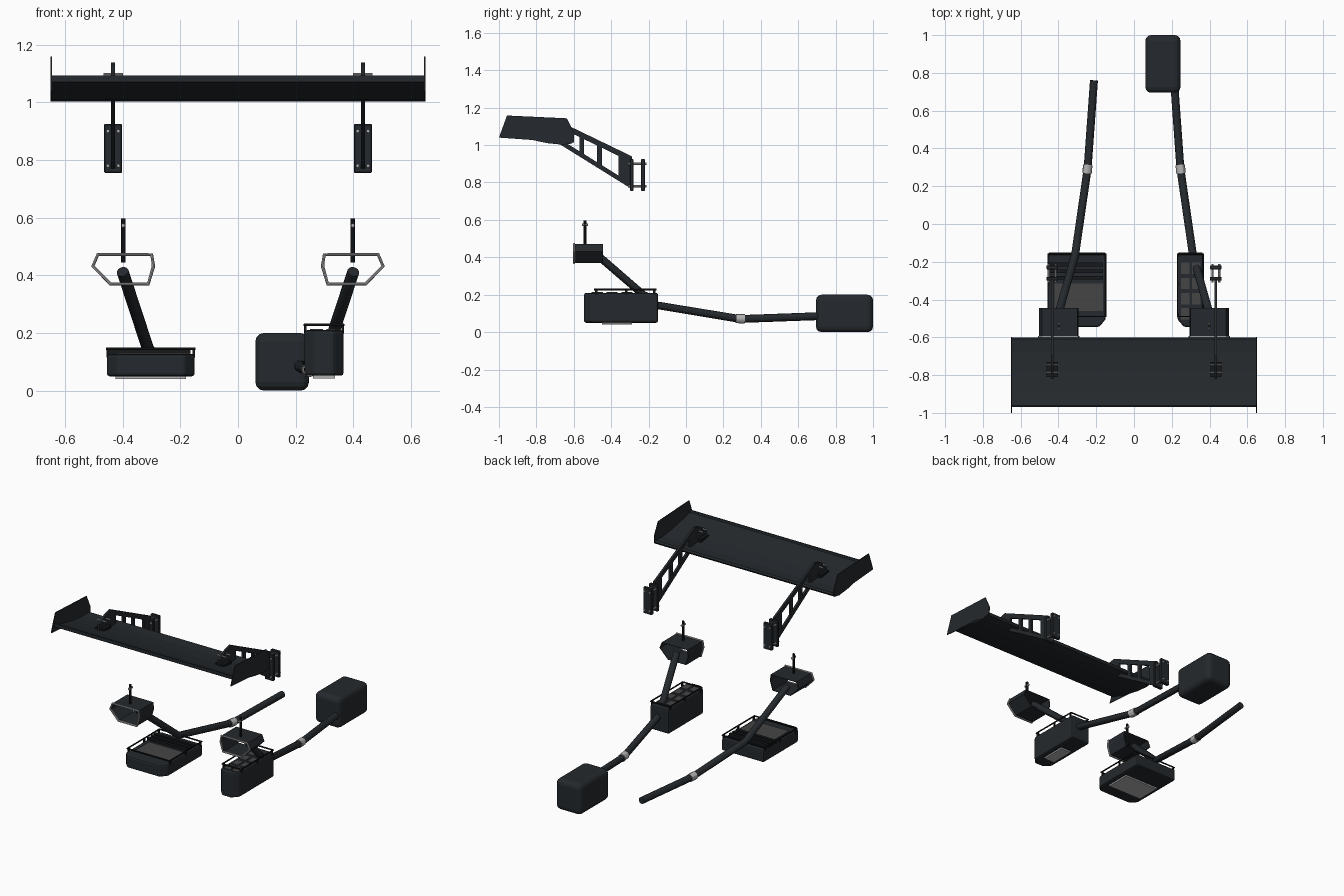
import bpy, bmesh
from mathutils import Vector

if "Cube" in bpy.data.objects:
    bpy.data.objects.remove(bpy.data.objects["Cube"])


def mat(name, c):
    m = bpy.data.materials.new(name)
    m.diffuse_color = (*c, 1)
    m.use_nodes = True
    m.node_tree.nodes["Principled BSDF"].inputs["Base Color"].default_value = m.diffuse_color
    return m


CARBON = mat("carbon", (0.018, 0.022, 0.026))
BLACK = mat("black", (0.008, 0.009, 0.01))
GREY = mat("dark_grey", (0.06, 0.06, 0.06))
STEEL = mat("steel", (0.45, 0.45, 0.45))


def prism(name, polys, axis, a, b, m=CARBON, bevel=0, seg=2):
    """Extrude one or more flat outlines along an axis from a to b."""
    bm = bmesh.new()

    def co(p, t):
        return {'X': (t, p[0], p[1]), 'Y': (p[0], t, p[1]), 'Z': (p[0], p[1], t)}[axis]
    for pts in polys:
        lo = [bm.verts.new(co(p, a)) for p in pts]
        hi = [bm.verts.new(co(p, b)) for p in pts]
        bm.faces.new(lo)
        bm.faces.new(hi[::-1])
        for i in range(len(pts)):
            j = (i + 1) % len(pts)
            bm.faces.new((lo[i], hi[i], hi[j], lo[j]))
    bmesh.ops.recalc_face_normals(bm, faces=bm.faces)
    if bevel:
        bmesh.ops.bevel(bm, geom=bm.edges[:], offset=bevel, segments=seg,
                        profile=0.5, affect='EDGES', clamp_overlap=True)
    me = bpy.data.meshes.new(name)
    bm.to_mesh(me)
    bm.free()
    ob = bpy.data.objects.new(name, me)
    me.materials.append(m)
    bpy.context.collection.objects.link(ob)
    return ob


def box(name, x, y, z, m=CARBON, bevel=0, seg=2):
    return prism(name, [[(x[0], y[0]), (x[1], y[0]), (x[1], y[1]), (x[0], y[1])]],
                 'Z', z[0], z[1], m, bevel, seg)


def pipe(name, pts, r, m=CARBON, closed=False, res=4):
    """Round tube following a polyline."""
    cu = bpy.data.curves.new(name, 'CURVE')
    cu.dimensions = '3D'
    cu.bevel_depth = r
    cu.bevel_resolution = res
    cu.use_fill_caps = True
    sp = cu.splines.new('POLY')
    sp.points.add(len(pts) - 1)
    for p, c in zip(sp.points, pts):
        p.co = (*c, 1)
    sp.use_cyclic_u = closed
    ob = bpy.data.objects.new(name, cu)
    bpy.context.collection.objects.link(ob)
    cu.materials.append(m)
    bpy.ops.object.select_all(action='DESELECT')
    ob.select_set(True)
    bpy.context.view_layer.objects.active = ob
    bpy.ops.object.convert(target='MESH')
    bpy.ops.object.shade_smooth_by_angle()
    return bpy.context.view_layer.objects.active


# rear wing blade with a small upright lip on its trailing edge
prism("wing_blade", [[(-0.97, 1.07), (-0.97, 1.093), (-0.963, 1.093), (-0.96, 1.08),
                      (-0.88, 1.06), (-0.78, 1.04), (-0.68, 1.028), (-0.61, 1.03),
                      (-0.60, 1.022), (-0.61, 1.008), (-0.66, 1.002), (-0.74, 1.01),
                      (-0.86, 1.035)]], 'X', -0.647, 0.647)


def top(y):
    return 1.085 - 0.483 * (y + 0.59)


def bot(y):
    return 1.02 - 0.622 * (y + 0.70)


def band(f, y0, y1, d):
    return [(y0, f(y0)), (y1, f(y1)), (y1, f(y1) + d), (y0, f(y0) + d)]


def post(y0, y1):
    return [(y0, bot(y0)), (y1, bot(y1)), (y1, top(y1)), (y0, top(y0))]


for s, side in ((-1, "left"), (1, "right")):
    # end plate
    prism("wing_endplate_" + side, [[(-1.0, 1.04), (-0.957, 1.158), (-0.636, 1.143),
                                     (-0.597, 1.06), (-0.60, 1.015), (-0.65, 1.003),
                                     (-0.72, 1.02)]],
          'X', s * 0.645, s * 0.65)
    # ladder strut that hooks over the wing
    cx = s * 0.433
    polys = [band(top, -0.70, -0.29, -0.032), band(bot, -0.70, -0.29, 0.028),
             post(-0.57, -0.545), post(-0.475, -0.45), post(-0.36, -0.29),
             post(-0.68, -0.65),
             [(-0.82, 1.045), (-0.82, 1.085), (-0.75, 1.125), (-0.70, 1.138),
              (-0.66, 1.118), (-0.66, 1.02)]]
    prism("wing_strut_" + side, polys, 'X', cx - 0.007, cx + 0.007)
    # clamp on the wing
    box("wing_clamp_" + side, (cx - 0.03, cx + 0.03), (-0.81, -0.73), (1.03, 1.055), BLACK)
    for y in (-0.745, -0.785):
        pipe("clamp_bolt_" + side, [(cx - 0.034, y, 1.097), (cx + 0.034, y, 1.097)],
             0.005, STEEL, res=2)
    # mounting plates and bolts
    for y in (-0.29, -0.23):
        box("mount_plate_" + side, (cx - 0.031, cx + 0.031), (y - 0.01, y + 0.01),
            (0.755, 0.925), CARBON, 0.003, 1)
    for z in (0.78, 0.90):
        for dx in (-0.018, 0.018):
            pipe("mount_bolt_" + side, [(cx + dx, -0.31, z), (cx + dx, -0.212, z)],
                 0.006, STEEL, res=2)

    # hollow six-sided exhaust tip, open at both ends
    hexa = [(0.299, 0.472), (0.486, 0.472), (0.503, 0.432), (0.442, 0.37),
            (0.311, 0.37), (0.293, 0.432)]
    mid = Vector((0.398, 0.422))
    bm = bmesh.new()
    rings = []
    for k, y in ((1, -0.60), (1, -0.445), (0.95, -0.445), (0.95, -0.60)):
        ring = []
        for p in hexa:
            q = mid + (Vector(p) - mid) * k
            ring.append(bm.verts.new((s * q.x, y, q.y)))
        rings.append(ring)
    for i in range(4):
        a, b = rings[i], rings[(i + 1) % 4]
        for j in range(6):
            k = (j + 1) % 6
            bm.faces.new((a[j], a[k], b[k], b[j]))
    bmesh.ops.recalc_face_normals(bm, faces=bm.faces)
    me = bpy.data.meshes.new("exhaust_tip_" + side)
    bm.to_mesh(me)
    bm.free()
    me.materials.append(CARBON)
    bpy.context.collection.objects.link(bpy.data.objects.new("exhaust_tip_" + side, me))
    pipe("tip_rim_" + side, [(s * x, -0.598, z) for x, z in hexa], 0.006, STEEL, True, 2)
    # hanger rod above the tip
    pipe("tip_hanger_" + side, [(s * 0.398, -0.54, 0.445), (s * 0.398, -0.54, 0.597)],
         0.008, BLACK, res=2)
    pipe("hanger_pin_" + side, [(s * 0.398, -0.557, 0.573), (s * 0.398, -0.523, 0.573)],
         0.007, STEEL, res=2)
    # exhaust pipe and joint sleeve
    end = 0.76
    pipe("exhaust_pipe_" + side, [(s * 0.40, -0.475, 0.413), (s * 0.312, -0.165, 0.145),
                                  (s * 0.246, 0.29, 0.07), (s * 0.212, end, 0.087)],
         0.021, CARBON)
    pipe("pipe_sleeve_" + side, [(s * 0.249, 0.267, 0.073), (s * 0.2445, 0.313, 0.071)],
         0.025, STEEL)


def silencer(side, x0, x1, z0, z1):
    """Rounded canister with cut front corners and a raised wire rail."""
    c = 0.035
    plan = [(x0, -0.15), (x0, -0.54 + c), (x0 + c, -0.545), (x1 - c, -0.545),
            (x1, -0.54 + c), (x1, -0.15)]
    prism("silencer_" + side, [plan], 'Z', z0, z1, CARBON, 0.01, 2)
    pipe("silencer_rail_" + side, [(x0, -0.16, z1 + 0.018), (x0, -0.49, z1 + 0.018),
                                   (x1, -0.49, z1 + 0.018), (x1, -0.16, z1 + 0.018)],
         0.005, BLACK, True, 1)
    for x in (x0 + 0.003, x1 - 0.003):
        for y in (-0.17, -0.32, -0.48):
            box("rail_post_" + side, (x - 0.004, x + 0.004), (y - 0.006, y + 0.006),
                (z1 - 0.012, z1 + 0.018), BLACK)
    box("silencer_base_" + side, (x0 + 0.03, x1 - 0.03), (-0.45, -0.29),
        (z0 - 0.009, z0 + 0.002), STEEL)


# wide flat silencer with slats and a grey panel
silencer("left", -0.455, -0.15, 0.05, 0.127)
box("top_panel_left", (-0.42, -0.165), (-0.46, -0.315), (0.12, 0.131), GREY)
for y in (-0.215, -0.25, -0.285):
    box("top_slat_left", (-0.45, -0.165), (y - 0.01, y + 0.01), (0.125, 0.143), BLACK)

# tall narrow silencer with a row of grey windows
silencer("right", 0.23, 0.366, 0.052, 0.21)
for i in range(4):
    y = -0.235 - i * 0.08
    for x in (0.25, 0.307):
        box("top_window_right", (x, x + 0.045), (y - 0.03, y + 0.03), (0.205, 0.214), GREY)

# large rear muffler
box("rear_muffler", (0.06, 0.246), (0.695, 1.0), (0.0, 0.2), CARBON, 0.03, 3)
